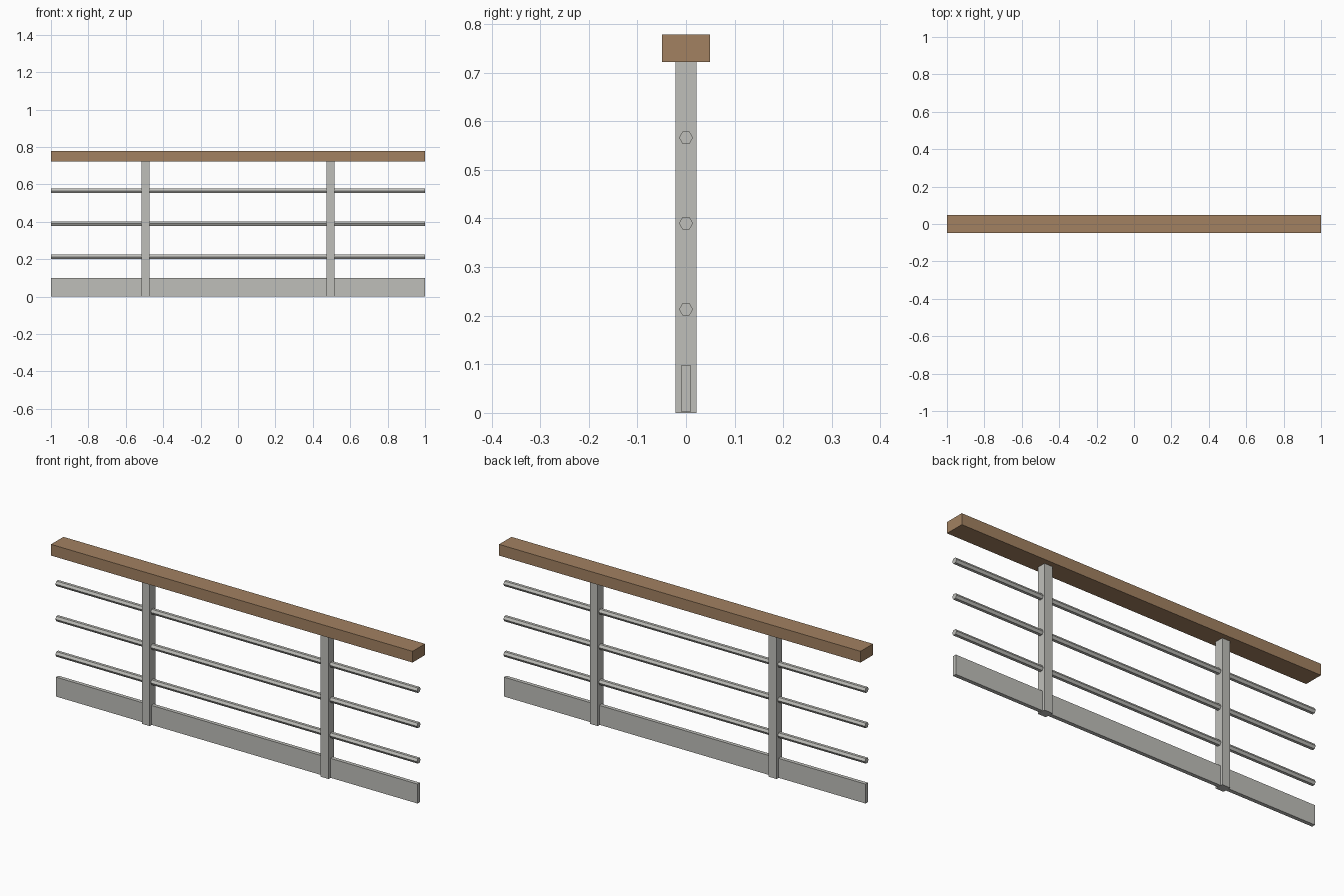
import bpy
import math

cube = bpy.data.objects.get("Cube")
if cube:
    bpy.data.objects.remove(cube, do_unlink=True)


def make_material(name, rgb):
    mat = bpy.data.materials.new(name)
    mat.use_nodes = True
    color = (*rgb, 1.0)
    mat.diffuse_color = color
    mat.node_tree.nodes["Principled BSDF"].inputs["Base Color"].default_value = color
    return mat


def finish(name, mat):
    obj = bpy.context.object
    obj.name = obj.data.name = name
    bpy.ops.object.transform_apply(location=False, rotation=True, scale=True)
    obj.data.materials.append(mat)
    return obj


def box(name, x, bottom, top, length, depth, mat):
    bpy.ops.mesh.primitive_cube_add(size=1, location=(x, 0, (bottom + top) / 2))
    bpy.context.object.scale = (length, depth, top - bottom)
    return finish(name, mat)


def rod(name, z, mat):
    bpy.ops.mesh.primitive_cylinder_add(vertices=6, radius=0.0144, depth=2,
                                        location=(0, 0, z),
                                        rotation=(0, math.pi / 2, 0))
    return finish(name, mat)


wood = make_material("warm wood", (0.36, 0.22, 0.12))
metal = make_material("light grey metal", (0.52, 0.52, 0.49))

# Wooden handrail and metal kick plate
box("handrail", 0, 0.722, 0.778, 2, 0.098, wood)
box("kick_plate", 0, 0.002, 0.099, 2, 0.019, metal)

# Square posts
for side, x in (("left", 0.495), ("right", -0.495)):
    box(side + "_post", x, 0, 0.722, 0.044, 0.044, metal)

# Hexagonal horizontal rods
for label, z in (("lower", 0.213), ("middle", 0.39), ("upper", 0.566)):
    rod(label + "_rod", z, metal)
